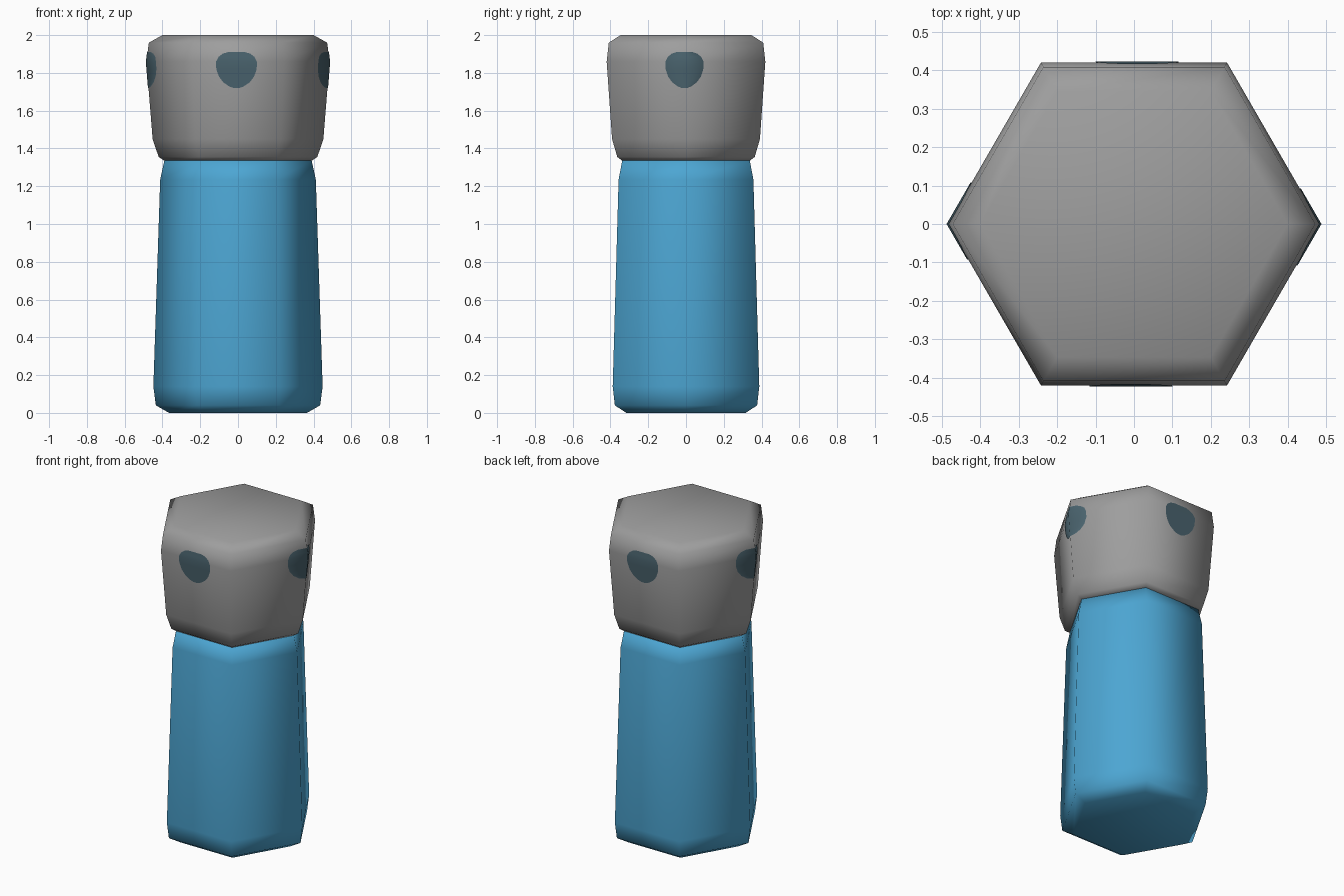
import bpy, math
from mathutils import Matrix

if "Cube" in bpy.data.objects:
    bpy.data.objects.remove(bpy.data.objects["Cube"])

def material(name, rgb):
    m = bpy.data.materials.new(name)
    m.diffuse_color = (*rgb, 1)
    m.use_nodes = True
    m.node_tree.nodes["Principled BSDF"].inputs["Base Color"].default_value = m.diffuse_color
    return m

BLUE = material("blue", (0.073, 0.38, 0.65))
GREY = material("grey", (0.34, 0.34, 0.34))
DARK = material("dark slate", (0.068, 0.125, 0.155))

def add_mesh(name, verts, faces, mat):
    me = bpy.data.meshes.new(name)
    me.from_pydata(verts, [], faces)
    me.materials.append(mat)
    me.shade_smooth()
    ob = bpy.data.objects.new(name, me)
    bpy.context.collection.objects.link(ob)
    return ob

def hex_prism(name, profile, mat):
    """Stack of hexagonal rings (radius, z), closed at both ends."""
    verts = [(r * math.cos(k * math.pi / 3), r * math.sin(k * math.pi / 3), z)
             for r, z in profile for k in range(6)]
    n = len(profile)
    faces = [(6 * i + k, 6 * i + (k + 1) % 6, 6 * i + 6 + (k + 1) % 6, 6 * i + 6 + k)
             for i in range(n - 1) for k in range(6)]
    faces += [tuple(reversed(range(6))), tuple(range(6 * n - 6, 6 * n))]
    return add_mesh(name, verts, faces, mat)

# Lower body and wider cap
BODY = [(0.365, 0), (0.435, 0.04), (0.448, 0.14), (0.412, 1.235), (0.39, 1.335)]
CAP = [(0.39, 1.335), (0.42, 1.355), (0.452, 1.45), (0.485, 1.86), (0.472, 1.96), (0.40, 2.0)]
hex_prism("body", BODY, BLUE)
hex_prism("cap", CAP, GREY)

def cap_radius(z):
    for (r0, z0), (r1, z1) in zip(CAP, CAP[1:]):
        if z0 <= z <= z1:
            return r0 + (r1 - r0) * (z - z0) / (z1 - z0)

# Rounded spots painted on four sides: rows of (z, half width)
SPOT = [(1.719, 0.012), (1.728, 0.038), (1.75, 0.07), (1.78, 0.093), (1.82, 0.107),
        (1.86, 0.108), (1.885, 0.095), (1.902, 0.072), (1.91, 0.045)]

def spot(name, on_corner, turn):
    verts, faces = [], []
    scale = 0.93 if on_corner else 1
    for z, w in SPOT:
        r = cap_radius(z) + 0.003
        for t in (-w * scale - 0.008, 0, w * scale - 0.008):
            depth = r - abs(t) * math.tan(math.pi / 6) if on_corner else r * math.cos(math.pi / 6)
            verts.append((t, -depth, z))
    for i in range(len(SPOT) - 1):
        for c in range(2):
            a = 3 * i + c
            faces.append((a, a + 1, a + 4, a + 3))
    ob = add_mesh(name, verts, faces, DARK)
    ob.data.transform(Matrix.Rotation(turn, 4, 'Z'))

for i, side in enumerate(("front", "right", "back", "left")):
    spot(side + "_spot", i % 2 == 1, i * math.pi / 2)
